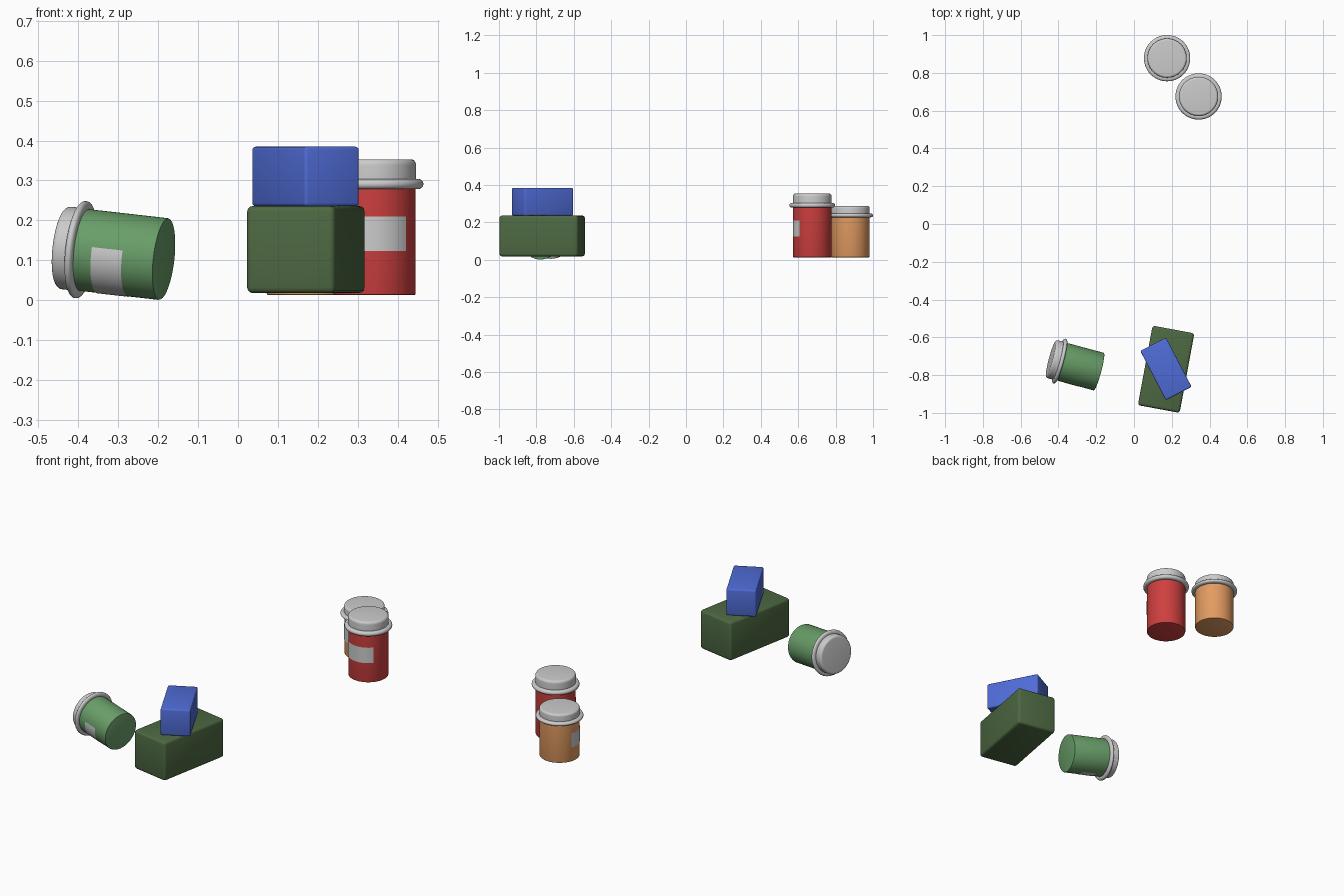
import bpy, bmesh, math
from mathutils import Matrix, Vector

if "Cube" in bpy.data.objects:
    bpy.data.objects.remove(bpy.data.objects["Cube"])


def paint(ob, color):
    if color:
        m = bpy.data.materials.new(ob.name + "_colour")
        m.diffuse_color = (*color, 1)
        m.use_nodes = True
        m.node_tree.nodes["Principled BSDF"].inputs["Base Color"].default_value = m.diffuse_color
        ob.data.materials.append(m)


def add_object(name, bm, matrix, color=None, angle=35):
    me = bpy.data.meshes.new(name)
    bm.to_mesh(me)
    bm.free()
    ob = bpy.data.objects.new(name, me)
    bpy.context.collection.objects.link(ob)
    ob.matrix_world = matrix
    paint(ob, color)
    bpy.ops.object.select_all(action='DESELECT')
    ob.select_set(True)
    bpy.context.view_layer.objects.active = ob
    bpy.ops.object.shade_smooth_by_angle(angle=math.radians(angle))
    return ob


def lathe(profile, steps=64):
    # revolve an (r, z) profile that starts and ends on the axis
    bm = bmesh.new()
    vs = [bm.verts.new((r, 0, z)) for r, z in profile]
    es = [bm.edges.new(p) for p in zip(vs, vs[1:])]
    bmesh.ops.spin(bm, geom=vs + es, cent=(0, 0, 0), axis=(0, 0, 1),
                   angle=math.tau, steps=steps)
    bmesh.ops.remove_doubles(bm, verts=bm.verts, dist=1e-5)
    bmesh.ops.recalc_face_normals(bm, faces=bm.faces)
    return bm


def label_patch(radius, z0, z1, a0, a1, n=20):
    bm = bmesh.new()
    cols = []
    for i in range(n + 1):
        a = math.radians(a0 + (a1 - a0) * i / n)
        cols.append([bm.verts.new((radius * math.cos(a), radius * math.sin(a), z))
                     for z in (z0, z1)])
    for p, q in zip(cols, cols[1:]):
        bm.faces.new((p[0], q[0], q[1], p[1]))
    return bm


def bottle(prefix, matrix, length, color, label_z, label_a):
    R, s = 0.103, length
    # body
    add_object(prefix + "_body", lathe([(0, 0), (R - .004, 0), (R - .001, .001), (R, .004),
                                        (R, .80 * s), (0, .80 * s)]), matrix, color)
    # lid: rounded skirt ring, then a narrower domed-edge cap
    zc, h = .818 * s, .038 * s
    ring = [(.109 + .0135 * math.cos(t), zc + h * math.sin(t))
            for t in [math.radians(-90 + 18 * i) for i in range(11)]]
    edge = [(.092 + .012 * math.cos(t), .955 * s + .045 * s * math.sin(t))
            for t in [math.radians(15 * i) for i in range(7)]]
    add_object(prefix + "_lid",
               lathe([(0, zc - h)] + ring + [(.104, zc + h)] + edge + [(0, s)]), matrix)
    # label
    add_object(prefix + "_label", label_patch(R + .001, *label_z, *label_a), matrix)


def box(name, size, loc, turn, bevel, color):
    bm = bmesh.new()
    bmesh.ops.create_cube(bm, size=1, matrix=Matrix.Diagonal((*size, 1)))
    bmesh.ops.bevel(bm, geom=bm.edges[:], offset=bevel, segments=3, profile=.5,
                    affect='EDGES')
    add_object(name, bm, Matrix.Translation(loc) @ Matrix.Rotation(math.radians(turn), 4, 'Z'),
               color, 40)


# stacked boxes
box("large_box", (.225, .428, .218), (.17, -.769, .127), -10.5, .014, (.075, .14, .055))
box("small_box", (.154, .294, .149), (.169, -.767, .310), 27.4, .008, (.08, .15, .68))

# standing bottles
bottle("tall_bottle", Matrix.Translation((.342, .675, .013)), .340, (.62, .05, .05),
       (.110, .197), (-140, -41))
bottle("short_bottle", Matrix.Translation((.175, .878, .013)), .274, (.76, .33, .12),
       (.080, .158), (160, 259))

# bottle lying on its side
axis = Vector((-.965, .26, .11)).normalized()
up = Vector((0, 0, 1))
y = (up - up.dot(axis) * axis).normalized()
x = y.cross(axis)
lying = Matrix((x, y, axis)).transposed().to_4x4()
lying.translation = (-.185, -.782, .103)
bottle("fallen_bottle", lying, .266, (.14, .34, .14), (.082, .162), (-92, 7))
